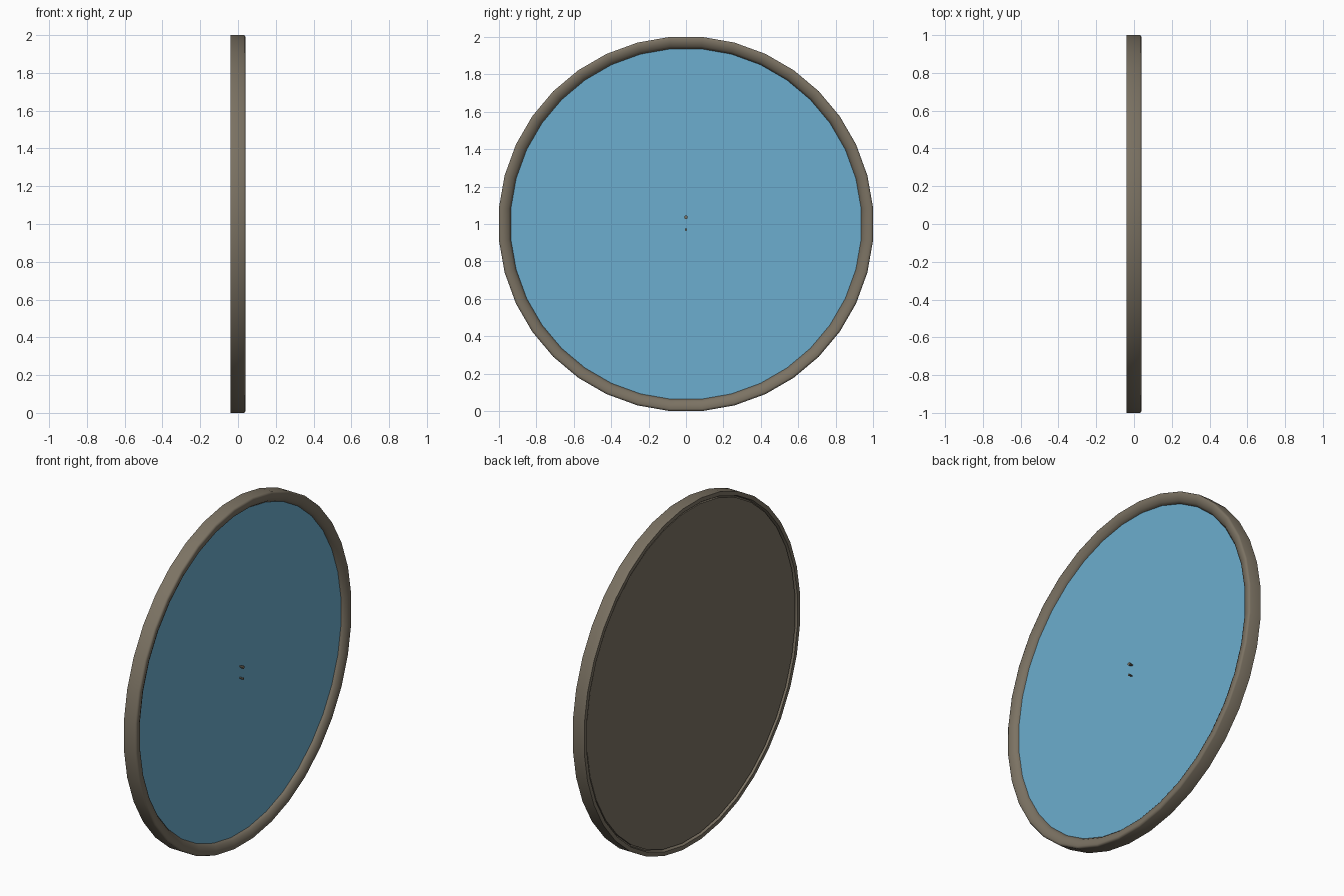
import bpy, bmesh, math

if "Cube" in bpy.data.objects:
    bpy.data.objects.remove(bpy.data.objects["Cube"])

N = 36  # sides of the round mirror


def material(name, rgb):
    m = bpy.data.materials.new(name)
    m.diffuse_color = (*rgb, 1)
    m.use_nodes = True
    m.node_tree.nodes["Principled BSDF"].inputs["Base Color"].default_value = m.diffuse_color
    return m


BROWN = material("weathered brown", (0.20, 0.17, 0.125))
BLUE = material("mirror blue", (0.15, 0.42, 0.62))


def lathe(name, profile, mat, closed=False, n=N, centre=1.0):
    """Spin (x, radius) points about the x axis."""
    bm = bmesh.new()
    rings = []
    for x, r in profile:
        ring = []
        for i in range(n):
            a = 2 * math.pi * (i + 0.5) / n
            ring.append(bm.verts.new((x, r * math.sin(a), centre + r * math.cos(a))))
        rings.append(ring)
    pairs = list(zip(rings, rings[1:]))
    if closed:
        pairs.append((rings[-1], rings[0]))
    for a, b in pairs:
        for i in range(n):
            j = (i + 1) % n
            bm.faces.new((a[i], a[j], b[j], b[i]))
    if not closed:
        bm.faces.new(rings[0])
        bm.faces.new(rings[-1])
    bmesh.ops.recalc_face_normals(bm, faces=bm.faces)
    me = bpy.data.meshes.new(name)
    bm.to_mesh(me)
    bm.free()
    me.materials.append(mat)
    ob = bpy.data.objects.new(name, me)
    bpy.context.collection.objects.link(ob)
    return ob


R = 1 / math.cos(math.pi / N)
# Rounded frame ring
frame = lathe("frame", [(-0.04, R), (0.03, R), (0.037, R - 0.004), (0.04, R - 0.012),
                        (0.037, 0.972), (0.028, 0.952), (0.012, 0.94),
                        (-0.02, 0.94), (-0.02, 0.975), (-0.04, 0.98)], BROWN, closed=True)
# Reflecting disc and backing board
lathe("mirror_glass", [(0.0, 0.945), (0.012, 0.945)], BLUE)
lathe("backing_board", [(-0.033, 0.968), (0.0, 0.968)], BROWN)
# Two tiny pins at the centre
for name, z, r in (("upper_pin", 1.037, 0.010), ("lower_pin", 0.97, 0.007)):
    lathe(name, [(0.005, r * 0.3), (0.036, r)], BROWN, n=8, centre=z)

bpy.context.view_layer.objects.active = frame
frame.select_set(True)
bpy.ops.object.shade_smooth_by_angle(angle=math.radians(40))
